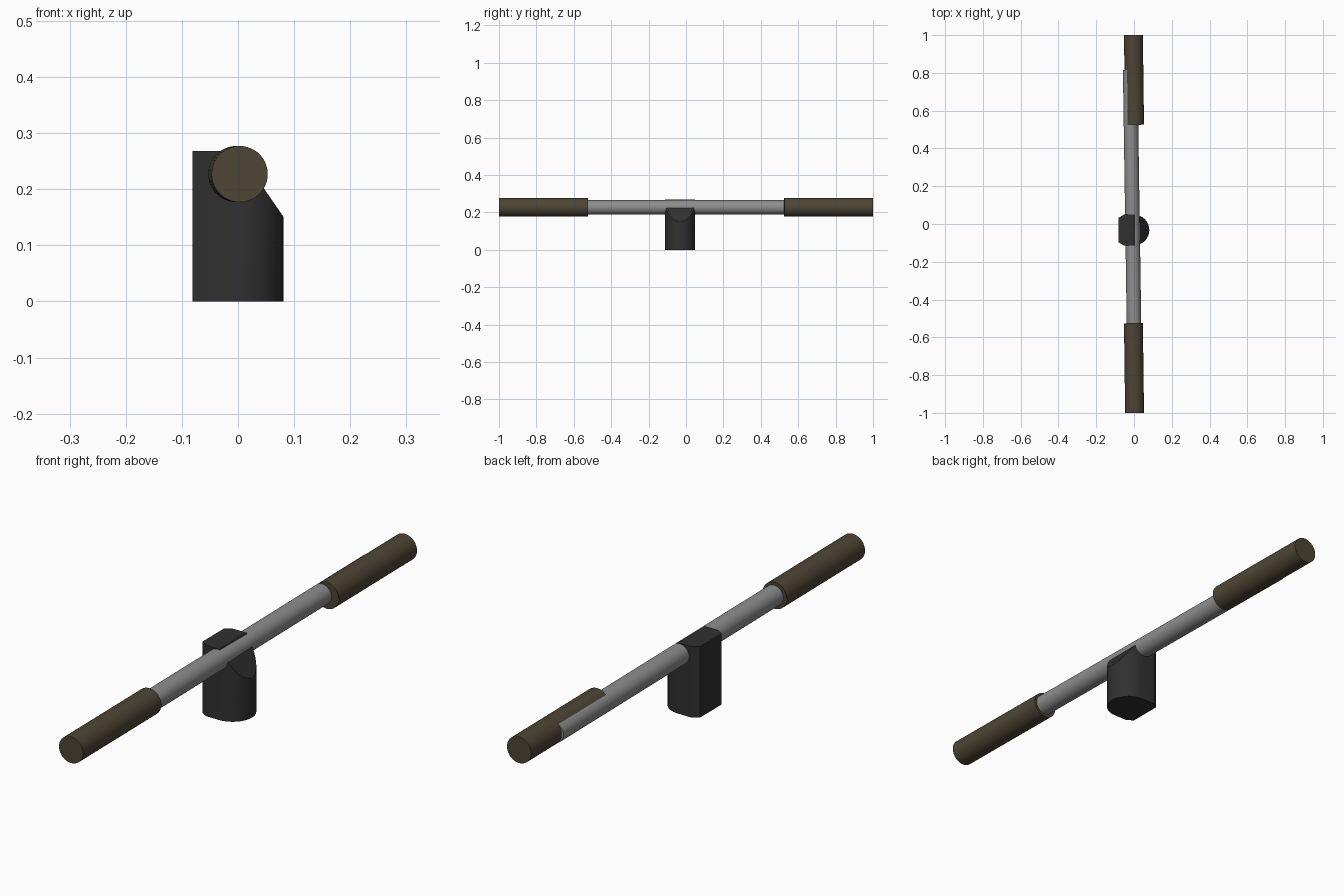
import bpy, bmesh, math
from mathutils import Vector

if "Cube" in bpy.data.objects:
    bpy.data.objects.remove(bpy.data.objects["Cube"])


def material(name, rgb):
    m = bpy.data.materials.new(name)
    m.diffuse_color = (*rgb, 1)
    m.use_nodes = True
    m.node_tree.nodes["Principled BSDF"].inputs["Base Color"].default_value = m.diffuse_color
    return m


def smooth(obj, mat):
    obj.data.materials.append(mat)
    bpy.ops.object.select_all(action='DESELECT')
    obj.select_set(True)
    bpy.context.view_layer.objects.active = obj
    bpy.ops.object.shade_smooth_by_angle(angle=math.radians(30))


def rod(name, centre, radius, length, turn, mat):
    # Cylinder lying along y, turned slightly about z
    bpy.ops.mesh.primitive_cylinder_add(vertices=48, radius=radius, depth=length,
                                        location=centre,
                                        rotation=(math.pi / 2, 0, turn))
    obj = bpy.context.object
    obj.name = name
    smooth(obj, mat)


dark = material("dark_plastic", (0.03, 0.03, 0.03))
steel = material("steel", (0.27, 0.27, 0.27))
rubber = material("brown_rubber", (0.075, 0.06, 0.035))

BAR_Z = 0.227

# Mount: D-shaped post, rounded on +x, with a sloping cut on top
HALF, MID_Y, TOP = 0.081, -0.032, 0.268
outline = [(HALF * math.cos(a), HALF * math.sin(a))
           for a in (math.radians(-90 + 180 * i / 24) for i in range(25))]
outline += [(-0.055, HALF), (-HALF, 0.065), (-HALF, -0.065), (-0.055, -HALF)]
bm = bmesh.new()
face = bm.faces.new([bm.verts.new((x, y + MID_Y, 0)) for x, y in outline])
ext = bmesh.ops.extrude_face_region(bm, geom=[face])
bmesh.ops.translate(bm, vec=(0, 0, TOP),
                    verts=[v for v in ext["geom"] if isinstance(v, bmesh.types.BMVert)])
normal = Vector((0.117, 0, 0.081)).normalized()
bmesh.ops.bisect_plane(bm, geom=bm.verts[:] + bm.edges[:] + bm.faces[:],
                       plane_co=(HALF, 0, 0.151), plane_no=normal, clear_outer=True)
bmesh.ops.holes_fill(bm, edges=[e for e in bm.edges if e.is_boundary])
bmesh.ops.recalc_face_normals(bm, faces=bm.faces[:])
mesh = bpy.data.meshes.new("mount")
bm.to_mesh(mesh)
bm.free()
mount = bpy.data.objects.new("mount", mesh)
bpy.context.collection.objects.link(mount)
smooth(mount, dark)

# Long bar, slightly off-centre so it pokes through one grip
rod("bar", (-0.008, 0, BAR_Z), 0.0385, 1.63, 0.015, steel)

# Grips at both ends
for side, label in ((-1, "front"), (1, "back")):
    rod(label + "_grip", (0, side * 0.7625, BAR_Z), 0.05, 0.475, 0.0125, rubber)
